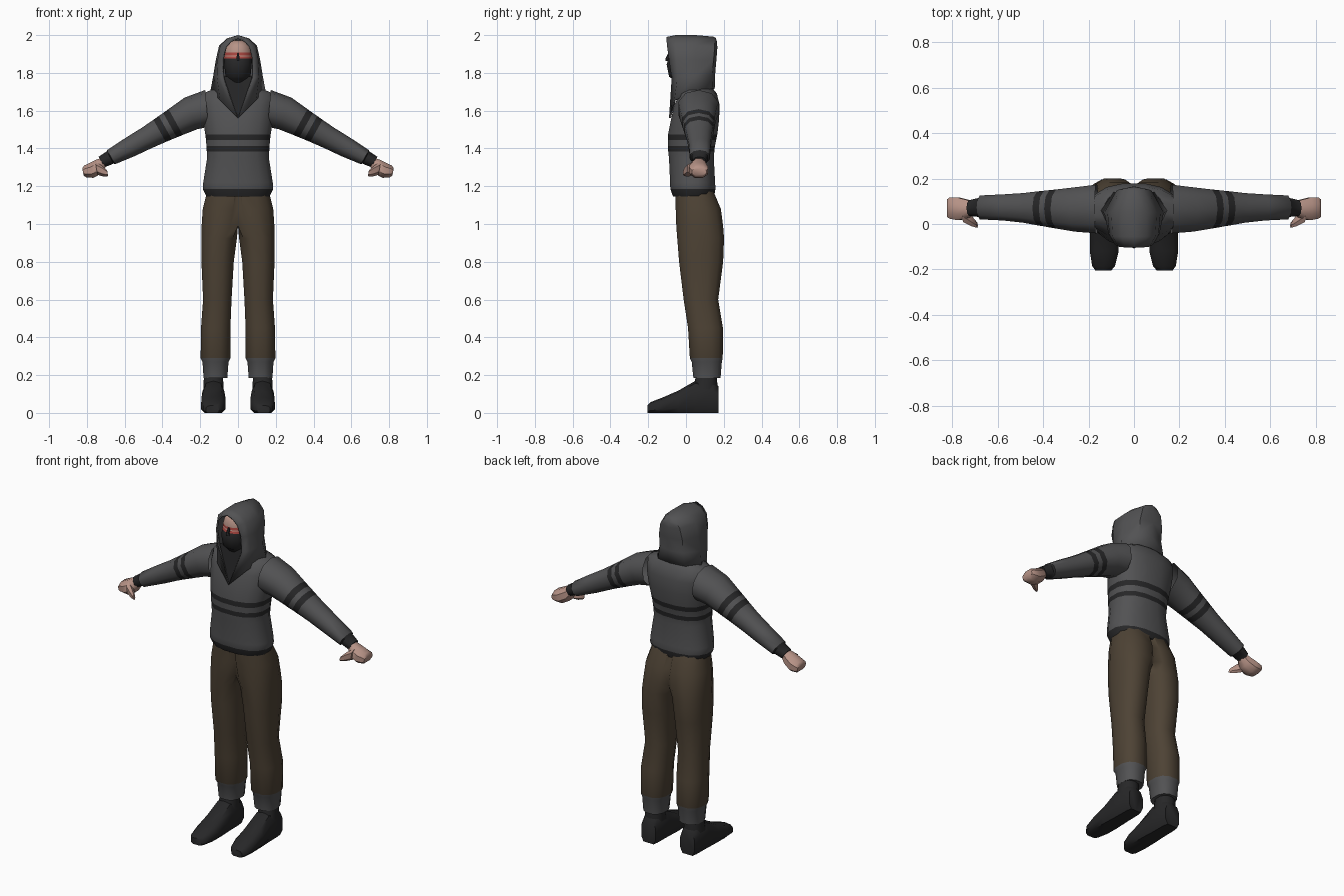
import bpy, bmesh
from math import sin, cos, pi, radians
from mathutils import Vector


def material(name, rgb):
    m = bpy.data.materials.new(name)
    m.diffuse_color = (*rgb, 1)
    return m


CLOTH = material("grey_cloth", (0.085, 0.085, 0.088))
DARK = material("dark_trim", (0.02, 0.02, 0.021))
BROWN = material("brown_cloth", (0.075, 0.055, 0.035))
SKIN = material("skin", (0.47, 0.29, 0.24))
RED = material("red_paint", (0.4, 0.06, 0.05))


def sgn_pow(v, e):
    return (abs(v) ** e) * (1 if v > 0 else -1)


def oval(n, p):
    """Unit superellipse points."""
    return [(sgn_pow(cos(2 * pi * (i + .5) / n), 2 / p), sgn_pow(sin(2 * pi * (i + .5) / n), 2 / p))
            for i in range(n)]


def flat_ring(z, x0, x1, y0, y1, n=12, p=2.4, clip=False):
    """Horizontal ring; clip keeps it on the +x side for mirroring."""
    pts = [Vector(((x0 + x1) / 2 + a * (x1 - x0) / 2, (y0 + y1) / 2 + b * (y1 - y0) / 2, z))
           for a, b in oval(n, p)]
    if clip:
        for v in pts:
            v.x = max(v.x, 0)
    return pts


def limb_ring(x, y, z, ry, rv, tilt, n=10, p=2.2):
    """Ring across a limb pointing outward and tilted down."""
    t = radians(tilt)
    return [Vector((x + b * rv * sin(t), y + a * ry, z + b * rv * cos(t))) for a, b in oval(n, p)]


def finish(name, bm, mats, mirror=False, thick=0, angle=45):
    me = bpy.data.meshes.new(name)
    bm.to_mesh(me)
    bm.free()
    for m in mats:
        me.materials.append(m)
    ob = bpy.data.objects.new(name, me)
    bpy.context.collection.objects.link(ob)
    bpy.ops.object.select_all(action='DESELECT')
    ob.select_set(True)
    bpy.context.view_layer.objects.active = ob
    bpy.ops.object.shade_smooth_by_angle(angle=radians(angle))
    if mirror:
        ob.modifiers.new("mirror", 'MIRROR').use_axis[0] = True
    if thick:
        s = ob.modifiers.new("thickness", 'SOLIDIFY')
        s.thickness = thick
        s.offset = -1
    return ob


def loft(name, rings, mats, bands=None, caps=(True, True), **kw):
    """Skin rings together; bands gives the material index of each span."""
    bm = bmesh.new()
    vs = [[bm.verts.new(p) for p in r] for r in rings]
    n = len(rings[0])
    for k in range(len(vs) - 1):
        for i in range(n):
            j = (i + 1) % n
            f = bm.faces.new((vs[k][i], vs[k][j], vs[k + 1][j], vs[k + 1][i]))
            f.material_index = bands[k] if bands else 0
    for use, idx in zip(caps, (0, -1)):
        if use:
            f = bm.faces.new(vs[idx])
            f.material_index = bands[idx] if bands else 0
    bmesh.ops.recalc_face_normals(bm, faces=bm.faces)
    if kw.get("mirror"):
        inner = [f for f in bm.faces if all(v.co.x < 1e-4 for v in f.verts)]
        bmesh.ops.delete(bm, geom=inner, context='FACES')
    return finish(name, bm, mats, **kw)


# Hooded jumper body with hem and chest stripes
body = [(1.145, .17, -.07, .15), (1.185, .189, -.085, .158), (1.22, .187, -.086, .156),
        (1.35, .166, -.092, .149), (1.385, .168, -.096, .152), (1.412, .17, -.096, .155),
        (1.445, .172, -.097, .162), (1.475, .176, -.097, .168), (1.55, .188, -.082, .177),
        (1.63, .197, -.064, .18), (1.69, .192, -.035, .165), (1.715, .13, -.01, .145)]
loft("jumper_body", [flat_ring(z, -w, w, a, b, 16) for z, w, a, b in body], [CLOTH, DARK],
     [1, 0, 0, 0, 1, 0, 1, 0, 0, 0, 0], caps=(True, False))

# Sleeves with stripes and cuffs
arm = [(.165, .066, 1.612, .112, .098, 5), (.25, .064, 1.585, .102, .09, 22),
       (.33, .066, 1.54, .09, .078, 29), (.36, .067, 1.523, .086, .074, 29),
       (.385, .068, 1.51, .082, .071, 29), (.415, .069, 1.493, .078, .067, 29),
       (.48, .071, 1.457, .068, .06, 29), (.57, .073, 1.408, .06, .054, 29),
       (.672, .073, 1.354, .055, .043, 29), (.677, .073, 1.352, .044, .037, 29),
       (.722, .07, 1.328, .036, .032, 29)]
loft("sleeve", [limb_ring(*a) for a in arm], [CLOTH, DARK],
     [0, 0, 1, 0, 1, 0, 0, 0, 1, 1], caps=(False, True), mirror=True)

# Fists and thumbs
hand = [(.705, .07, 1.332, .027, .024, 29), (.735, .065, 1.305, .045, .042, 20),
        (.775, .067, 1.284, .054, .044, 14), (.81, .07, 1.278, .05, .034, 10),
        (.821, .07, 1.276, .042, .02, 10)]
loft("hand", [limb_ring(*h, n=8) for h in hand], [SKIN], mirror=True)
thumb = [(.75, .035, 1.295, .03, .035, 10), (.715, .012, 1.28, .024, .03, 10),
         (.69, -.006, 1.268, .012, .015, 10)]
loft("thumb", [limb_ring(*t, n=6) for t in thumb], [SKIN], mirror=True)

# Trousers with gathered grey ankles
leg = [(1.18, -.06, .165, -.06, .145), (1.08, -.06, .19, -.058, .188), (.99, -.04, .196, -.055, .2),
       (.925, .003, .196, -.05, .205), (.8, .02, .196, -.04, .2), (.6, .032, .187, -.015, .173),
       (.45, .038, .198, .008, .198), (.29, .038, .2, .018, .197), (.27, .048, .19, .028, .192),
       (.185, .055, .184, .037, .185), (.19, .08, .175, .055, .16)]
loft("trouser_leg", [flat_ring(*r, clip=True) for r in leg], [BROWN, CLOTH],
     [0] * 7 + [1] * 3, caps=(False, False), mirror=True)

# Boots: foot lofted from toe to heel, plus ankle shaft
foot = [(-.205, .135, .036, .04), (-.185, .134, .052, .058), (-.12, .131, .066, .083),
        (-.04, .13, .066, .118), (.05, .13, .06, .17), (.14, .13, .058, .175), (.172, .13, .05, .14)]
loft("boot_foot", [[Vector((x + a * w, y, max(h * (.45 + .55 * b), 0))) for a, b in oval(10, 2.7)]
                   for y, x, w, h in foot], [DARK], mirror=True)
shaft = [(.11, .073, .187, .03, .168), (.17, .076, .184, .048, .165), (.21, .08, .18, .052, .16)]
loft("boot_shaft", [flat_ring(*s, n=10) for s in shaft], [DARK], caps=(False, True), mirror=True)

# Masked head with painted eye band
head = [(1.72, .05, -.04, .05), (1.768, .058, -.075, .05), (1.78, .068, -.092, .06),
        (1.845, .075, -.105, .07), (1.876, .076, -.096, .08), (1.888, .076, -.09, .08),
        (1.893, .076, -.088, .08), (1.907, .075, -.088, .08), (1.94, .066, -.082, .07),
        (1.962, .046, -.066, .05), (1.972, .02, -.03, .03)]
loft("head", [flat_ring(z, -w, w, a, b, p=2.2) for z, w, a, b in head], [DARK, SKIN, RED],
     [0, 0, 0, 0, 2, 1, 2, 1, 1, 1])
nose = [(1.862, .014, -.108, -.08), (1.878, .01, -.108, -.08), (1.905, .004, -.094, -.08)]
loft("nose", [flat_ring(z, -w, w, a, b, 6) for z, w, a, b in nose], [DARK])


def sheet(name, rows, mat, thick):
    """Mirrored half sheet; columns run front to back, rows run upward."""
    bm = bmesh.new()
    vs = [[bm.verts.new(p) for p in r] for r in rows]
    for lo, hi in zip(vs, vs[1:]):
        for c in range(len(lo) - 1):
            bm.faces.new((lo[c], lo[c + 1], hi[c + 1], hi[c]))
    finish(name, bm, [mat], mirror=True, thick=thick, angle=50)


# Hood, open at the front with a V collar
hood = [[(0, -.09, 1.56), (.095, -.062, 1.655), (.146, .06, 1.705), (.09, .14, 1.715), (0, .152, 1.715)],
        [(.078, -.076, 1.77), (.112, -.045, 1.78), (.131, .05, 1.785), (.078, .138, 1.79), (0, .154, 1.79)],
        [(.085, -.09, 1.87), (.108, -.05, 1.87), (.117, .05, 1.87), (.078, .146, 1.87), (0, .161, 1.87)],
        [(.068, -.1, 1.94), (.094, -.055, 1.945), (.1, .05, 1.945), (.065, .152, 1.94), (0, .166, 1.935)],
        [(.04, -.103, 1.972), (.055, -.055, 1.983), (.057, .05, 1.983), (.038, .15, 1.975), (0, .164, 1.965)],
        [(0, -.103, 1.99), (0, -.055, 2.0), (0, .05, 2.0), (0, .143, 1.992), (0, .157, 1.985)]]
sheet("hood", hood, CLOTH, .01)

# Dark undershirt showing in the V
sheet("undershirt", [[(0, -.084, 1.57), (.004, -.083, 1.575)], [(0, -.07, 1.68), (.046, -.07, 1.68)],
                     [(0, -.056, 1.78), (.085, -.058, 1.78)]], DARK, 0)
